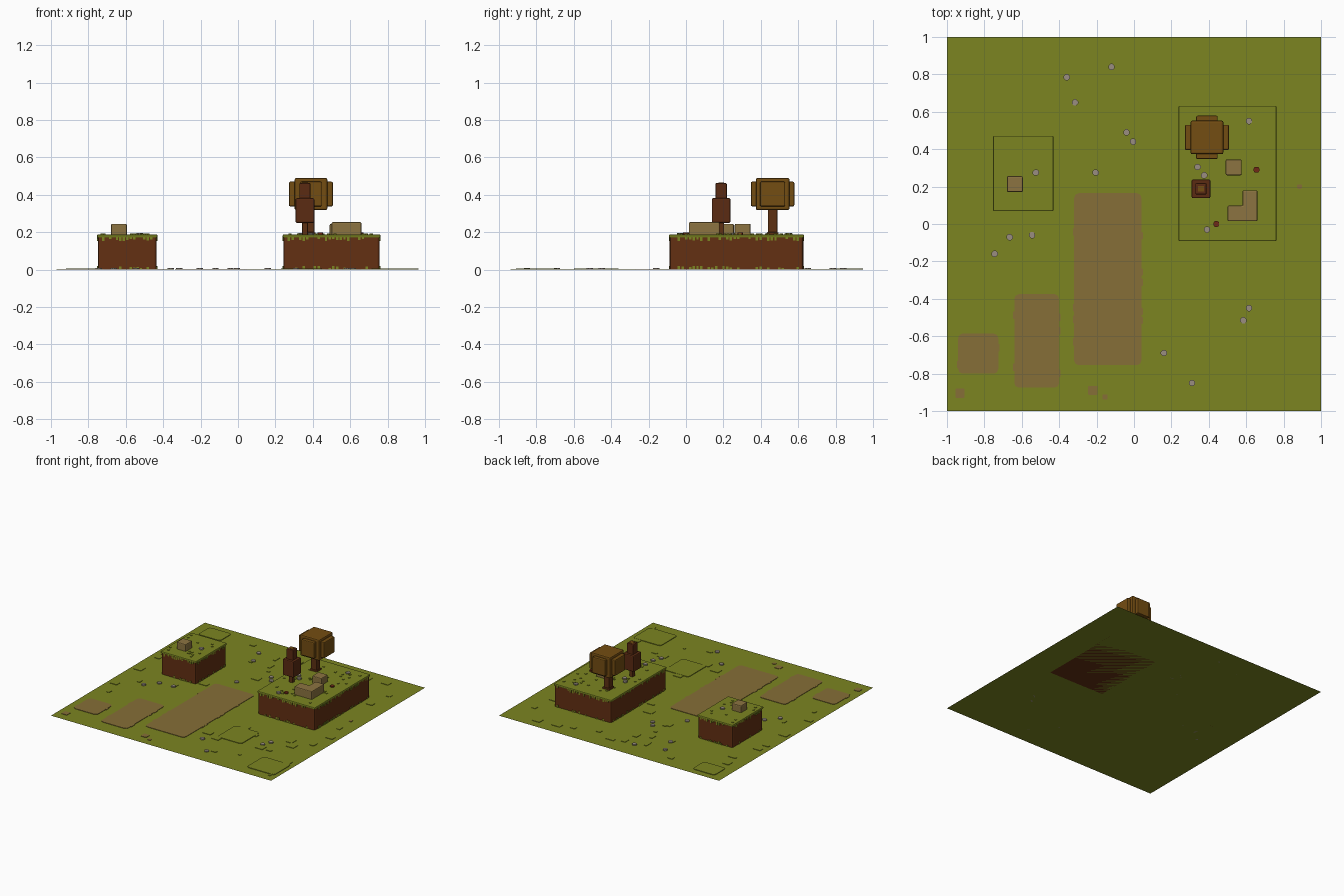
import bpy, bmesh, random

random.seed(4)
cube = bpy.data.objects.get("Cube")
if cube:
    bpy.data.objects.remove(cube, do_unlink=True)


def material(name, colour):
    m = bpy.data.materials.new(name)
    m.use_nodes = True
    m.diffuse_color = (*colour, 1)
    m.node_tree.nodes["Principled BSDF"].inputs["Base Color"].default_value = (*colour, 1)
    return m


GRASS = material("grass_green", (0.20, 0.235, 0.015))
DIRT = material("path_tan", (0.24, 0.158, 0.038))
SOIL = material("soil_brown", (0.125, 0.029, 0.006))
BARK = material("bark_brown", (0.11, 0.03, 0.006))
LEAF = material("autumn_leaf", (0.175, 0.075, 0.006))
DARK_LEAF = material("russet_leaf", (0.105, 0.024, 0.006))
STONE = material("sandstone", (0.265, 0.175, 0.053))
PEBBLE = material("pebble_grey", (0.32, 0.27, 0.22))
BERRY = material("berry_red", (0.16, 0.022, 0.008))


def rect(x, y, w, d):
    """Corners of a rectangle from its centre and size."""
    return [(x + i * w / 2, y + j * d / 2) for i, j in ((-1, -1), (1, -1), (1, 1), (-1, 1))]


def prism(target, outline, z0, z1, bevel=0, upright_only=False, segments=2):
    """Add an extruded outline, with rounded edges, to a mesh in progress."""
    bm = bmesh.new()
    base = bm.faces.new([bm.verts.new((x, y, z0)) for x, y in outline])
    up = bmesh.ops.extrude_face_region(bm, geom=[base])["geom"]
    for v in up:
        if isinstance(v, bmesh.types.BMVert):
            v.co.z = z1
    bmesh.ops.recalc_face_normals(bm, faces=bm.faces)
    if bevel:
        edges = [e for e in bm.edges if not upright_only
                 or abs(e.verts[0].co.z - e.verts[1].co.z) > 1e-5]
        bmesh.ops.bevel(bm, geom=edges, offset=bevel, segments=segments,
                        profile=0.5, affect="EDGES")
    temp = bpy.data.meshes.new("temp")
    bm.to_mesh(temp)
    bm.free()
    target.from_mesh(temp)
    bpy.data.meshes.remove(temp)


def finish(name, bm, mat):
    mesh = bpy.data.meshes.new(name)
    bm.to_mesh(mesh)
    bm.free()
    mesh.materials.append(mat)
    obj = bpy.data.objects.new(name, mesh)
    bpy.context.collection.objects.link(obj)
    return obj


def part(name, mat, *prisms):
    bm = bmesh.new()
    for p in prisms:
        prism(bm, *p)
    return finish(name, bm, mat)


# Ground sheet
bm = bmesh.new()
bm.faces.new([bm.verts.new((x, y, 0)) for x, y in rect(0, 0, 2, 2)])
finish("ground", bm, GRASS)

# Dirt paths: three large patches and a few crumbs
paths = [(-0.14, -0.295, 0.36, 0.92), (-0.52, -0.625, 0.24, 0.50), (-0.833, -0.693, 0.215, 0.215)]
bm = bmesh.new()
for p in paths:
    prism(bm, rect(*p), 0.0005, 0.004, 0.025, True)
    x, y, w, d = p
    for i in range(int(d * 10)):   # ragged borders
        side = random.choice((-1, 1))
        prism(bm, rect(x + side * w / 2, y + random.uniform(-0.42, 0.42) * d, 0.014, 0.04),
              0.0005, 0.0035, 0.004, True)
finish("dirt_paths", bm, DIRT)
part("dirt_crumbs", DIRT, *[(rect(x, y, s, s), 0.0005, 0.004, 0.006, True) for x, y, s in (
    (-0.93, -0.905, 0.05), (-0.22, -0.89, 0.05), (-0.155, -0.925, 0.028), (0.885, 0.2, 0.025))])

# Raised earth blocks: (x, y, width, depth)
HILLS = {"small": (-0.592, 0.27, 0.315, 0.395), "large": (0.5, 0.27, 0.515, 0.715)}
TOP = 0.188
for label, (x, y, w, d) in HILLS.items():
    part(label + "_hill_soil", SOIL, (rect(x, y, w, d), 0, 0.178, 0.012, True))
    part(label + "_hill_grass", GRASS, (rect(x, y, w + 0.008, d + 0.008), 0.171, TOP, 0.006))

    # Hanging grass along the rim and tufts around the foot
    bm = bmesh.new()
    for along_x in (True, False):
        length, reach = (w, d) if along_x else (d, w)
        count = int(length / 0.021)
        for side in (-1, 1):
            for i in range(count):
                t = (i + 0.5) / count * (length - 0.04) - (length - 0.04) / 2
                off = side * reach / 2
                px, py = (x + t, y + off) if along_x else (x + off, y + t)
                size = (0.013, 0.007) if along_x else (0.007, 0.013)
                if random.random() < 0.6:
                    prism(bm, rect(px, py, *size), random.uniform(0.152, 0.165), 0.175)
                if random.random() < 0.4:
                    prism(bm, rect(px, py, *size), 0, random.uniform(0.008, 0.02))
    finish(label + "_hill_fringe", bm, GRASS)


def on_hill(x, y, margin):
    return any(abs(x - a) < w / 2 + margin and abs(y - b) < d / 2 + margin
               for a, b, w, d in HILLS.values())


def on_path(x, y):
    return any(abs(x - a) < w / 2 + 0.06 and abs(y - b) < d / 2 + 0.06 for a, b, w, d in paths)


# Turf: broad low slabs, small slabs and tiny sprigs
bm = bmesh.new()
for slab in ((0.84, -0.8, 0.25, 0.22), (0.34, -0.48, 0.22, 0.24), (-0.82, 0.87, 0.2, 0.15)):
    prism(bm, rect(*slab), 0.0005, 0.005, 0.02, True)
for i in range(80):
    x, y = random.uniform(-0.94, 0.94), random.uniform(-0.94, 0.94)
    if not on_hill(x, y, 0.05) and not on_path(x, y):
        prism(bm, rect(x, y, random.uniform(0.02, 0.08), random.uniform(0.02, 0.07)),
              0.0005, 0.004, 0.006, True)
for x, y, w, d in HILLS.values():
    for i in range(int(w * d * 130)):
        prism(bm, rect(x + random.uniform(-0.44, 0.44) * w, y + random.uniform(-0.44, 0.44) * d,
                       0.014, 0.014), TOP - 0.002, TOP + 0.004)
finish("turf", bm, GRASS)

# Pebbles on the ground and on the hills
spots = ((-0.36, 0.785), (-0.12, 0.84), (-0.315, 0.65), (-0.04, 0.49), (-0.005, 0.44),
         (-0.205, 0.275), (-0.525, 0.275), (-0.665, -0.07), (-0.545, -0.06), (-0.745, -0.16),
         (0.615, -0.45), (0.585, -0.515), (0.16, -0.69), (0.31, -0.85), (0.615, 0.55),
         (0.34, 0.305), (0.375, 0.26), (0.39, -0.03))
bm = bmesh.new()
for x, y in spots:
    z = TOP if on_hill(x, y, 0) else 0
    prism(bm, rect(x, y, 0.034, 0.034), z, z + 0.009, 0.011, True, 1)
finish("pebbles", bm, PEBBLE)
part("berries", BERRY, *[(rect(x, y, 0.03, 0.03), TOP, TOP + 0.01, 0.009, True)
                         for x, y in ((0.655, 0.29), (0.44, 0.0))])

# Sandstone blocks
part("small_hill_stone", STONE, (rect(-0.637, 0.213, 0.085, 0.085), 0.18, 0.245, 0.007))
part("square_stone", STONE, (rect(0.533, 0.303, 0.085, 0.085), 0.18, 0.245, 0.007))
corner = [(0.5, 0.015), (0.66, 0.015), (0.66, 0.18), (0.58, 0.18), (0.58, 0.098), (0.5, 0.098)]
part("corner_stone", STONE, (corner, 0.18, 0.254, 0.007))

# Broad tree: trunk with roots, boxy crown with a slab on each side
tx, ty = 0.39, 0.463
part("broad_tree_trunk", BARK, (rect(tx - 0.008, ty, 0.052, 0.05), 0.18, 0.34, 0.005),
     (rect(tx - 0.008, ty, 0.066, 0.064), 0.18, 0.2, 0.005))
part("broad_tree_crown", LEAF, (rect(tx, ty, 0.175, 0.18), 0.318, 0.49, 0.009),
     (rect(tx, ty, 0.235, 0.135), 0.338, 0.47, 0.007),
     (rect(tx, ty, 0.115, 0.232), 0.338, 0.47, 0.007))

# Slim tree: two stacked boxes on a thin trunk
sx, sy = 0.358, 0.188
part("slim_tree_trunk", BARK, (rect(sx, sy, 0.03, 0.03), 0.18, 0.27, 0.003))
part("slim_tree_crown", DARK_LEAF, (rect(sx, sy, 0.1, 0.1), 0.25, 0.382, 0.007),
     (rect(sx, sy, 0.06, 0.06), 0.37, 0.463, 0.006))
part("slim_tree_tip", LEAF, (rect(sx, sy, 0.03, 0.03), 0.46, 0.465))
